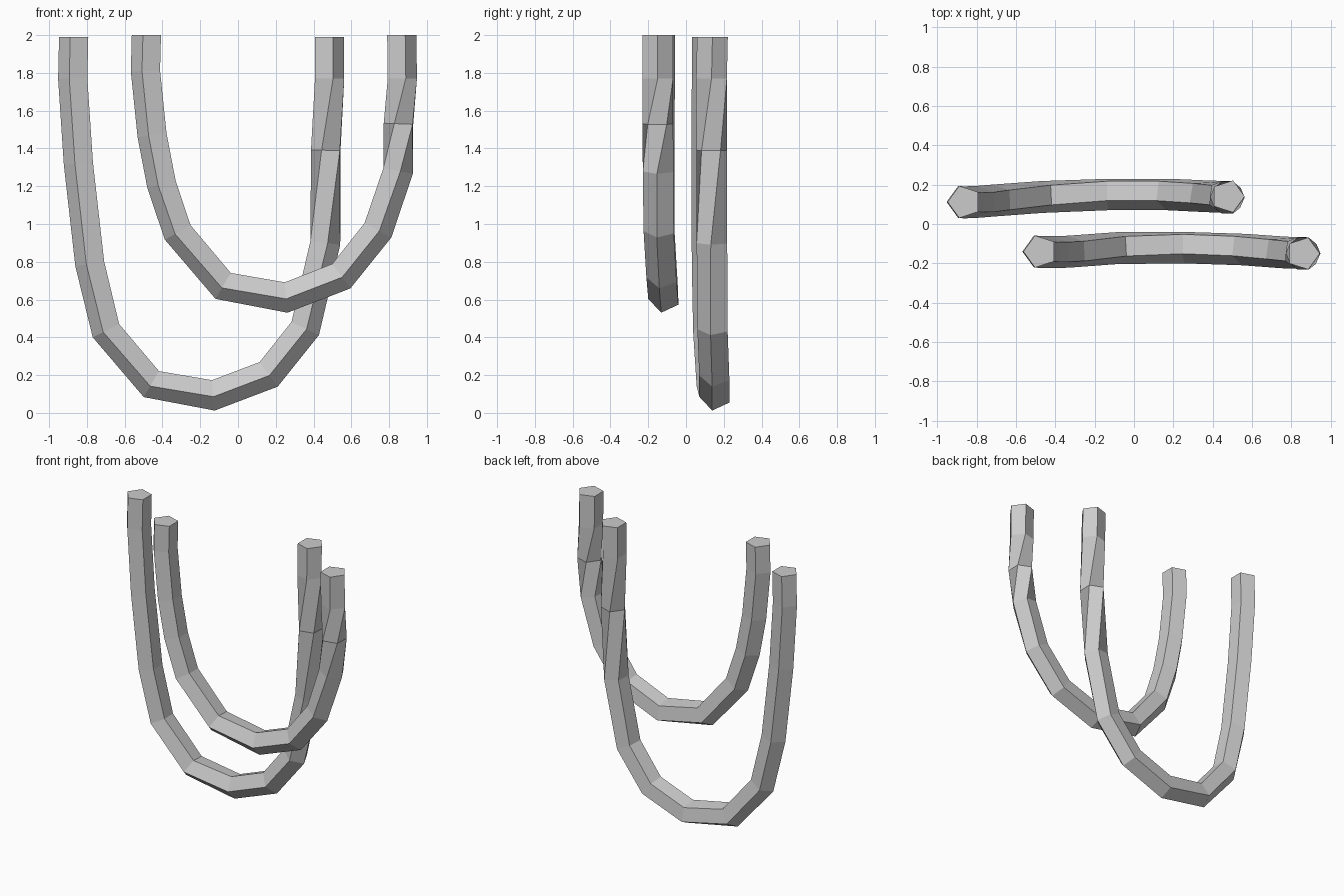
import bpy, bmesh, math
from mathutils import Vector

cube = bpy.data.objects.get("Cube")
if cube:
    bpy.data.objects.remove(cube, do_unlink=True)

RADIUS = 0.0855
SIDES = 5
FRONT = Vector((0, -1, 0))
# Roll of each ring in degrees, the right-hand end turns by one side
ROLL = [0, 0, 0, 0, 2, 6, 11, 11, 10, 6, -34, -72, -72]

grey = bpy.data.materials.new("light_grey")
grey.use_nodes = True
grey.diffuse_color = (0.6, 0.6, 0.6, 1)
grey.node_tree.nodes["Principled BSDF"].inputs["Base Color"].default_value = (0.6, 0.6, 0.6, 1)


def hanging_tube(name, path):
    """Sweep a five-sided section along a U-shaped path and cap the ends."""
    pts = [Vector(p) for p in path]
    last = len(pts) - 1
    bm = bmesh.new()
    rings = []
    for i, p in enumerate(pts):
        before = (p - pts[max(i - 1, 0)]).normalized()
        after = (pts[min(i + 1, last)] - p).normalized()
        tangent = before + after
        tangent.y = 0
        if i in (0, last):
            tangent = Vector((0, 0, -1 if i == 0 else 1))
        tangent.normalize()
        outward = Vector((tangent.z, 0, -tangent.x))
        centre = p - outward * RADIUS * 0.095
        ring = []
        for k in range(SIDES):
            a = math.radians(360 / SIDES * k + ROLL[i])
            ring.append(bm.verts.new(centre + RADIUS * (math.cos(a) * outward + math.sin(a) * FRONT)))
        rings.append(ring)
    for r, s in zip(rings, rings[1:]):
        for k in range(SIDES):
            n = (k + 1) % SIDES
            bm.faces.new((r[k], r[n], s[n], s[k]))
    bm.faces.new(rings[0])
    bm.faces.new(rings[-1])
    bmesh.ops.recalc_face_normals(bm, faces=bm.faces)
    mesh = bpy.data.meshes.new(name)
    bm.to_mesh(mesh)
    bm.free()
    mesh.materials.append(grey)
    obj = bpy.data.objects.new(name, mesh)
    bpy.context.collection.objects.link(obj)


# Long loop at the back
hanging_tube("long_back_loop", [
    (-.87, .112, 1.99), (-.875, .112, 1.77), (-.845, .11, 1.32), (-.785, .112, .79),
    (-.70, .12, .435), (-.46, .14, .15), (-.13, .155, .088), (.165, .155, .20),
    (.36, .145, .445), (.465, .14, .90), (.48, .135, 1.39), (.485, .135, 1.77),
    (.485, .14, 1.99)])

# Short loop at the front
hanging_tube("short_front_loop", [
    (-.485, -.14, 2), (-.49, -.14, 1.81), (-.455, -.142, 1.47), (-.405, -.142, 1.21),
    (-.32, -.14, .955), (-.08, -.12, .67), (.255, -.115, .606), (.55, -.125, .72),
    (.745, -.14, .965), (.85, -.145, 1.28), (.865, -.15, 1.53), (.87, -.15, 1.77),
    (.867, -.15, 2)])
